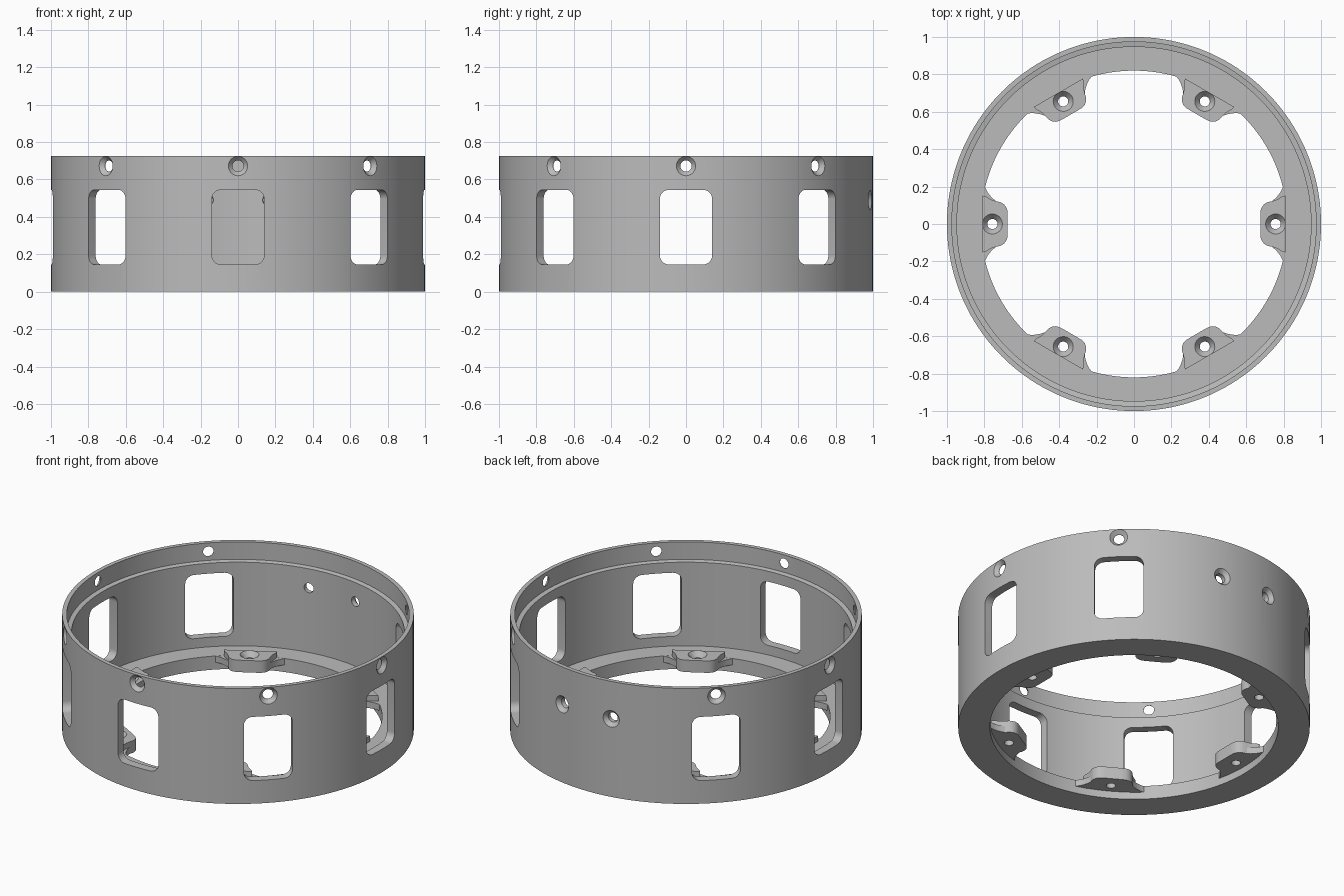
import bpy, bmesh, math
from mathutils import Matrix, Vector

if "Cube" in bpy.data.objects:
    bpy.data.objects.remove(bpy.data.objects["Cube"])

grey = bpy.data.materials.new("grey_metal")
grey.diffuse_color = (0.5, 0.5, 0.5, 1)
grey.use_nodes = True
grey.node_tree.nodes["Principled BSDF"].inputs["Base Color"].default_value = grey.diffuse_color


def lathe(bm, profile, n, mat=Matrix(), closed=False):
    """Revolve (radius, height) points about local z; ends are capped unless closed."""
    rings = [[bm.verts.new(mat @ Vector((r * math.cos(2 * math.pi * i / n),
                                         r * math.sin(2 * math.pi * i / n), z)))
              for i in range(n)] for r, z in profile]
    pairs = list(zip(rings, rings[1:]))
    if closed:
        pairs.append((rings[-1], rings[0]))
    else:
        bm.faces.new(rings[0])
        bm.faces.new(rings[-1])
    for a, b in pairs:
        for i in range(n):
            j = (i + 1) % n
            bm.faces.new((a[i], a[j], b[j], b[i]))


def prism(bm, outline, z0, z1, mat=Matrix()):
    """Extrude a flat outline along local z."""
    low = [bm.verts.new(mat @ Vector((x, y, z0))) for x, y in outline]
    high = [bm.verts.new(mat @ Vector((x, y, z1))) for x, y in outline]
    bm.faces.new(low)
    bm.faces.new(high)
    for i in range(len(low)):
        j = (i + 1) % len(low)
        bm.faces.new((low[i], low[j], high[j], high[i]))


def rounded_rect(hw, hh, r, steps=8):
    pts = []
    for k, (sx, sy) in enumerate(((1, 1), (-1, 1), (-1, -1), (1, -1))):
        for s in range(steps + 1):
            a = math.pi / 2 * (k + s / steps)
            pts.append((sx * (hw - r) + r * math.cos(a), sy * (hh - r) + r * math.sin(a)))
    return pts


def make(name, bm):
    bmesh.ops.recalc_face_normals(bm, faces=bm.faces)
    me = bpy.data.meshes.new(name)
    bm.to_mesh(me)
    bm.free()
    me.materials.append(grey)
    ob = bpy.data.objects.new(name, me)
    bpy.context.collection.objects.link(ob)
    return ob


def activate(ob):
    bpy.ops.object.select_all(action='DESELECT')
    ob.select_set(True)
    bpy.context.view_layer.objects.active = ob


def cut(ob, cutter):
    mod = ob.modifiers.new("cut", 'BOOLEAN')
    mod.operation = 'DIFFERENCE'
    mod.solver = 'EXACT'
    mod.object = cutter
    activate(ob)
    bpy.ops.object.modifier_apply(modifier=mod.name)
    bpy.data.objects.remove(cutter)


def smooth(ob):
    activate(ob)
    bpy.ops.object.shade_smooth_by_angle(angle=math.radians(30))


def radial(deg, z):
    """Local z points outward at the given angle, local y points up."""
    a = math.radians(deg)
    out = Vector((math.cos(a), math.sin(a), 0))
    side = Vector((-math.sin(a), math.cos(a), 0))
    m = Matrix((side, Vector((0, 0, 1)), out)).transposed().to_4x4()
    return Matrix.Translation((0, 0, z)) @ m


# Ring wall with a stepped rim and an inward bottom flange
bm = bmesh.new()
lathe(bm, [(0.82, 0), (1, 0), (1, 0.725), (0.974, 0.725), (0.974, 0.615),
           (0.947, 0.61), (0.947, 0.085), (0.82, 0.085)], 160, closed=True)
ring = make("ring_wall", bm)

# Windows and countersunk screw holes, every 45 degrees except at the back
bm = bmesh.new()
hole = [(0.03, 0.85), (0.03, 0.976), (0.058, 1.006), (0.058, 1.05)]
for k in range(8):
    if k != 2:
        prism(bm, rounded_rect(0.14, 0.2, 0.05), 0.88, 1.1, radial(45 * k, 0.345))
        lathe(bm, hole, 32, radial(45 * k, 0.672))
# Pair of countersunk holes at the back
for deg in (80.2, 99.8):
    lathe(bm, hole, 32, radial(deg, 0.49))
cut(ring, make("ring_cutter", bm))
smooth(ring)

# Mounting tabs on the flange
half = [(0.81, 0.152), (0.79, 0.146), (0.765, 0.131), (0.74, 0.122), (0.715, 0.117),
        (0.697, 0.107), (0.684, 0.092), (0.677, 0.072), (0.676, 0.045)]
tab_outline = half + [(x, -y) for x, y in reversed(half)]
fillet = [(0.85, 0.12), (0.85, 0.2), (0.796, 0.197), (0.786, 0.175),
          (0.772, 0.155), (0.755, 0.136), (0.735, 0.12), (0.76, 0.11)]
for k in range(6):
    turn = Matrix.Rotation(math.radians(60 * k), 4, 'Z')
    bm = bmesh.new()
    prism(bm, tab_outline, 0.045, 0.12, turn)
    tab = make(f"mounting_tab_{k + 1}", bm)
    bm = bmesh.new()
    lathe(bm, [(0.027, 0), (0.027, 0.088), (0.056, 0.123), (0.056, 0.2)], 32,
          turn @ Matrix.Translation((0.757, 0, 0)))
    cut(tab, make("tab_cutter", bm))
    smooth(tab)
    # Curved corners and web joining the tab to the flange
    bm = bmesh.new()
    for s in (1, -1):
        prism(bm, [(x, s * y) for x, y in fillet], 0.045, 0.0845, turn)
    prism(bm, [(0.80, -0.13), (0.85, -0.13), (0.85, 0.13), (0.80, 0.13)], 0.046, 0.084, turn)
    smooth(make(f"tab_fillets_{k + 1}", bm))
